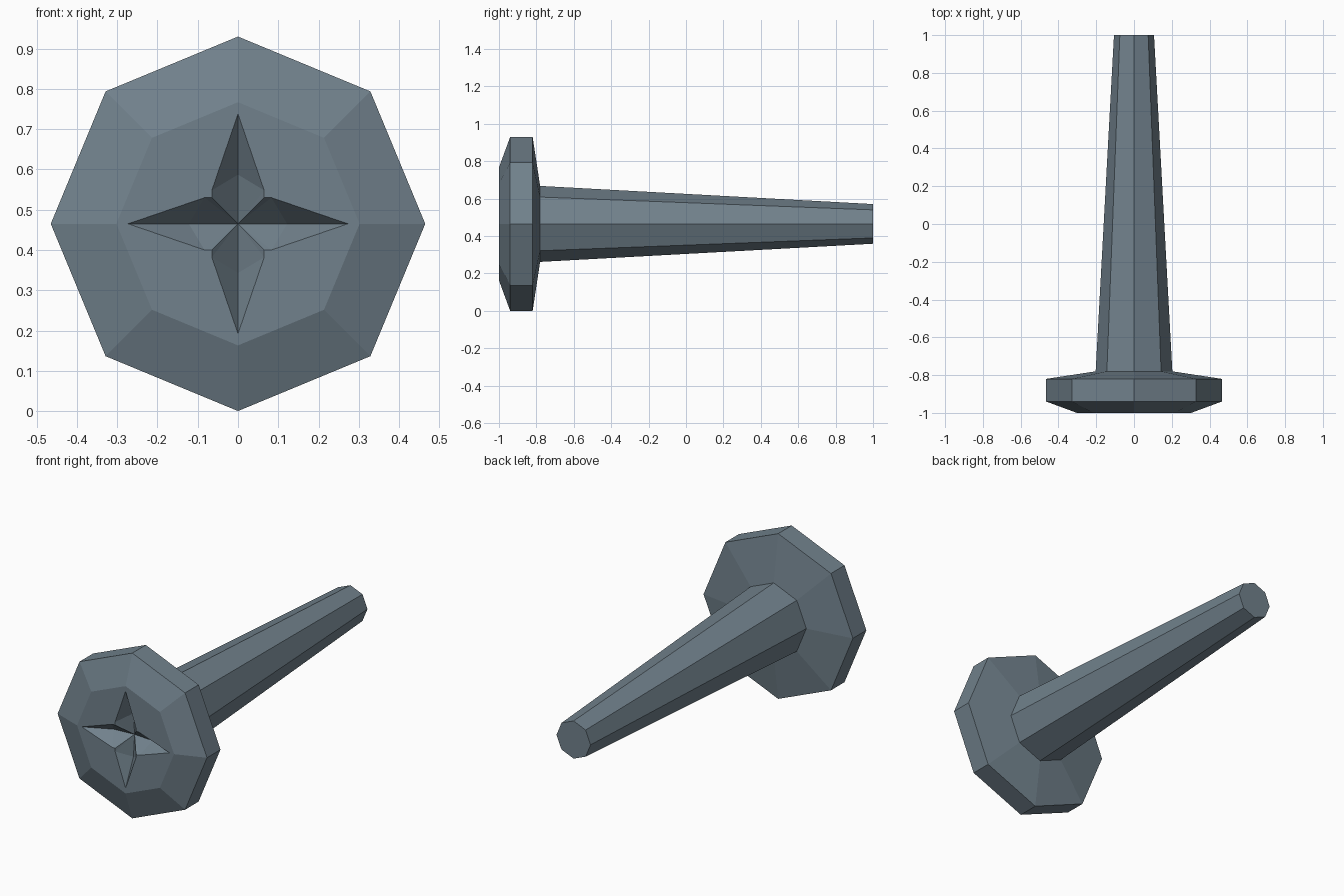
import bpy, bmesh, math

if "Cube" in bpy.data.objects:
    bpy.data.objects.remove(bpy.data.objects["Cube"])

CZ = 0.465  # height of the screw axis

mat = bpy.data.materials.new("slate_grey_metal")
mat.diffuse_color = (0.165, 0.220, 0.262, 1)
mat.use_nodes = True
mat.node_tree.nodes["Principled BSDF"].inputs["Base Color"].default_value = mat.diffuse_color


def finish(name, bm):
    bmesh.ops.recalc_face_normals(bm, faces=bm.faces)
    me = bpy.data.meshes.new(name)
    bm.to_mesh(me)
    bm.free()
    me.materials.append(mat)
    ob = bpy.data.objects.new(name, me)
    bpy.context.collection.objects.link(ob)


# Screw body: octagonal rings (y, radius) from the front of the head to the tip
bm = bmesh.new()
profile = [(-1, 0.302), (-0.94, 0.465), (-0.82, 0.465), (-0.78, 0.203), (1, 0.106)]
rings = []
for y, r in profile:
    rings.append([bm.verts.new((r * math.cos(k * math.pi / 4), y,
                                CZ + r * math.sin(k * math.pi / 4))) for k in range(8)])
for a, b in zip(rings, rings[1:]):
    for k in range(8):
        j = (k + 1) % 8
        bm.faces.new((a[k], a[j], b[j], b[k]))
bm.faces.new(rings[-1])

# Cross recess: four identical quarter turns of a star-shaped pit
def point(u, v, depth, q):
    c, s = [(1, 0), (0, 1), (-1, 0), (0, -1)][q]
    return bm.verts.new((u * c - v * s, -1 + depth, CZ + u * s + v * c))


centre = point(0, 0, 0.08, 0)
tip = [point(0.273, 0, 0, q) for q in range(4)]
floor = [point(0.122, 0, 0.07, q) for q in range(4)]
near = [point(0.083, 0.065, 0, q) for q in range(4)]
corner = [point(0.065, 0.065, 0, q) for q in range(4)]
far = [point(0.065, 0.083, 0, q) for q in range(4)]
o = rings[0]
for q in range(4):
    n = (q + 1) % 4
    # flat front of the head around the recess
    bm.faces.new((o[2 * q], o[2 * q + 1], corner[q], near[q], tip[q]))
    bm.faces.new((o[2 * q + 1], o[2 * n], tip[n], far[q], corner[q]))
    # sloping walls of the recess
    bm.faces.new((tip[q], near[q], floor[q]))
    bm.faces.new((tip[n], floor[n], far[q]))
    for side, fl in ((near[q], floor[q]), (far[q], floor[n])):
        bm.faces.new((side, corner[q], centre))
        bm.faces.new((side, centre, fl))
finish("screw", bm)
